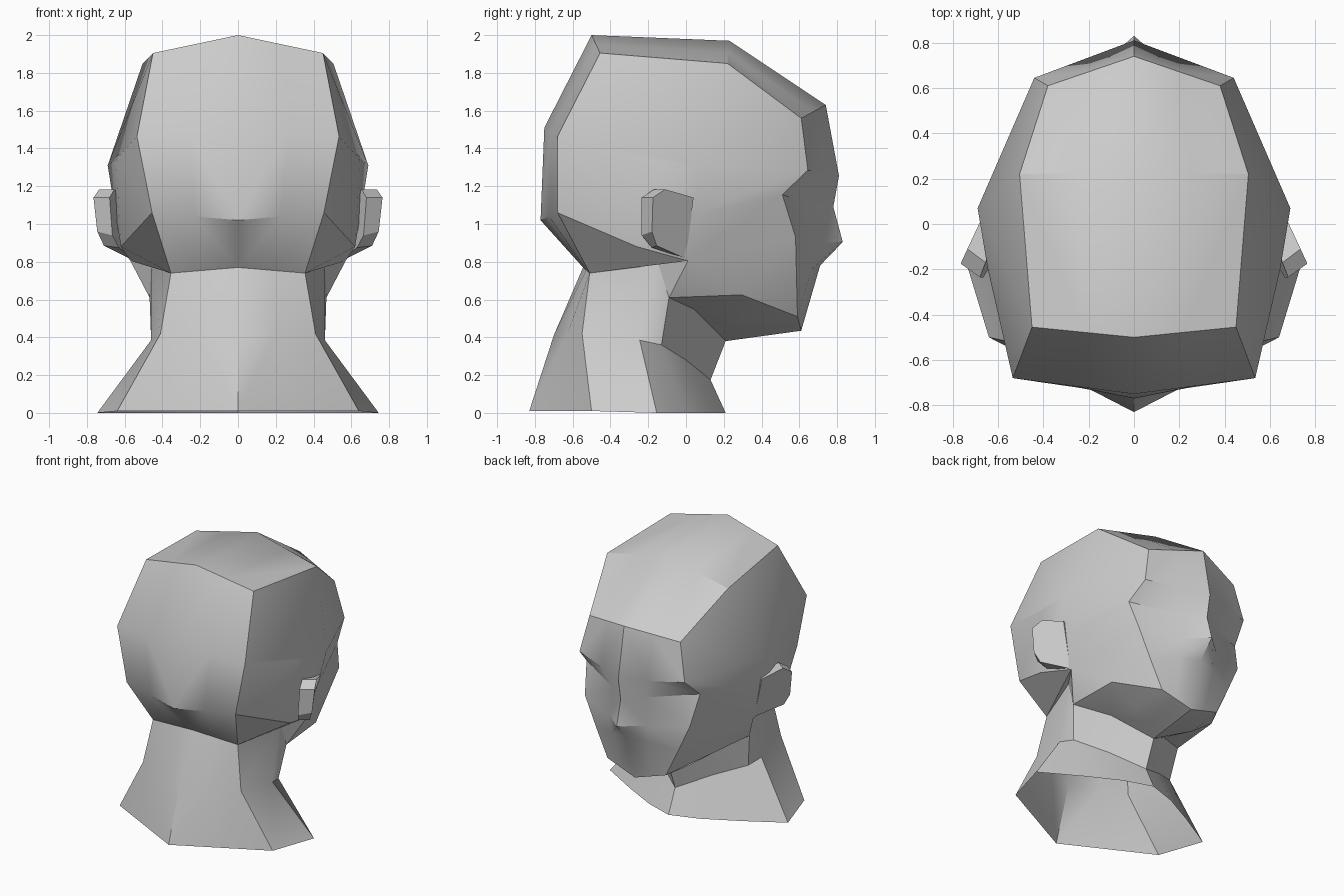
import bpy, bmesh
from math import radians

if "Cube" in bpy.data.objects:
    bpy.data.objects.remove(bpy.data.objects["Cube"])


def strip(bm, a, b):
    """Skin two point rows; coincident points become triangles."""
    for i in range(len(a) - 1):
        ring = []
        for p in (a[i], a[i + 1], b[i + 1], b[i]):
            if p not in ring:
                ring.append(p)
        if len(ring) > 2:
            bm.faces.new([bm.verts.new(p) for p in ring])


def face(bm, *pts):
    bm.faces.new([bm.verts.new(p) for p in pts])


def finish(bm, name):
    bmesh.ops.remove_doubles(bm, verts=bm.verts[:], dist=0.0005)
    # mirror to the other side, then weld on the middle line
    geom = bm.verts[:] + bm.edges[:] + bm.faces[:]
    bmesh.ops.mirror(bm, geom=geom, axis='X', merge_dist=0.0005)
    bmesh.ops.recalc_face_normals(bm, faces=bm.faces[:])
    me = bpy.data.meshes.new(name)
    bm.to_mesh(me)
    bm.free()
    ob = bpy.data.objects.new(name, me)
    bpy.context.collection.objects.link(ob)
    bpy.ops.object.select_all(action='DESELECT')
    ob.select_set(True)
    bpy.context.view_layer.objects.active = ob
    bpy.ops.object.shade_smooth_by_angle(angle=radians(32))
    return ob


# middle profile: nape, over the crown, down the face to the throat
mid = [(0, y, z) for y, z in [
    (-.545, .77), (-.77, 1.02), (-.75, 1.51), (-.5, 2.0), (.23, 1.97), (.74, 1.63),
    (.81, 1.255), (.78, 1.09), (.83, .905), (.71, .78), (.61, .435), (.21, .38)]]
# corner line between top/face and the side of the head
edge = [(.355, -.51, .74), (.455, -.68, 1.06), (.535, -.68, 1.465), (.45, -.455, 1.905),
        (.505, .22, 1.85), (.38, .61, 1.56), (.44, .645, 1.285), (.475, .51, 1.155),
        (.44, .58, .93), (.345, .585, .72), (.244, .59, .51), (.26, .32, .487)]
# line between them, bent for brow, eye corner and nose
between = [tuple((a + b) / 2 for a, b in zip(m, e)) for m, e in zip(mid, edge)]
between[6:10] = [(.2, .735, 1.265), (.13, .675, 1.1), (.15, .7, .9), (.15, .665, .76)]

# side landmarks
lobe, mastoid, wide = (.57, .01, .805), (.62, -.26, .88), (.69, .07, 1.31)
rear, cheek = (.645, -.2, 1.34), (.63, .05, 1.05)
jaw, jaw_back, jaw_under = (.445, .295, .625), (.468, -.09, .61), (.235, .04, .55)
neck_side = (.46, -.15, .8)
side = [lobe, mastoid, rear, wide, wide, wide, wide, cheek, lobe, jaw, jaw, jaw]

# head
bm = bmesh.new()
strip(bm, mid, between)
strip(bm, between, edge)
strip(bm, edge, side)
face(bm, mastoid, rear, wide, cheek)
face(bm, mastoid, cheek, lobe)
face(bm, lobe, jaw, jaw_back)
face(bm, jaw, edge[11], jaw_under, jaw_back)
face(bm, edge[11], between[11], mid[11], jaw_under)
face(bm, edge[0], lobe, neck_side)
face(bm, lobe, jaw_back, neck_side)

# neck, open at the bottom
top = [mid[11], jaw_under, jaw_back, neck_side, edge[0], between[0], mid[0]]
waist = [(0, .13, .175), (.22, 0, .28), (.43, -.13, .36), (.46, -.245, .385),
         (.41, -.55, .42), (.205, -.63, .415), (0, -.7, .41)]
base = [(0, .21, 0), (.21, .14, 0), (.46, .01, 0), (.745, -.155, 0),
        (.64, -.5, .01), (.32, -.665, .01), (0, -.83, .01)]
strip(bm, top, waist)
strip(bm, waist, base)
finish(bm, "head_and_neck")

# ears
rim = [(.665, .04, 1.14), (.735, -.11, 1.183), (.765, -.175, 1.14), (.745, -.18, .96),
       (.71, -.155, .885), (.57, .0, .815)]
back = [(.6, .03, 1.14), (.655, -.17, 1.183), (.68, -.235, 1.14), (.665, -.235, .94),
        (.63, -.18, .875), (.55, .0, .815)]
bm = bmesh.new()
strip(bm, rim + rim[:1], back + back[:1])
face(bm, *rim)
face(bm, *back)
finish(bm, "ears")
